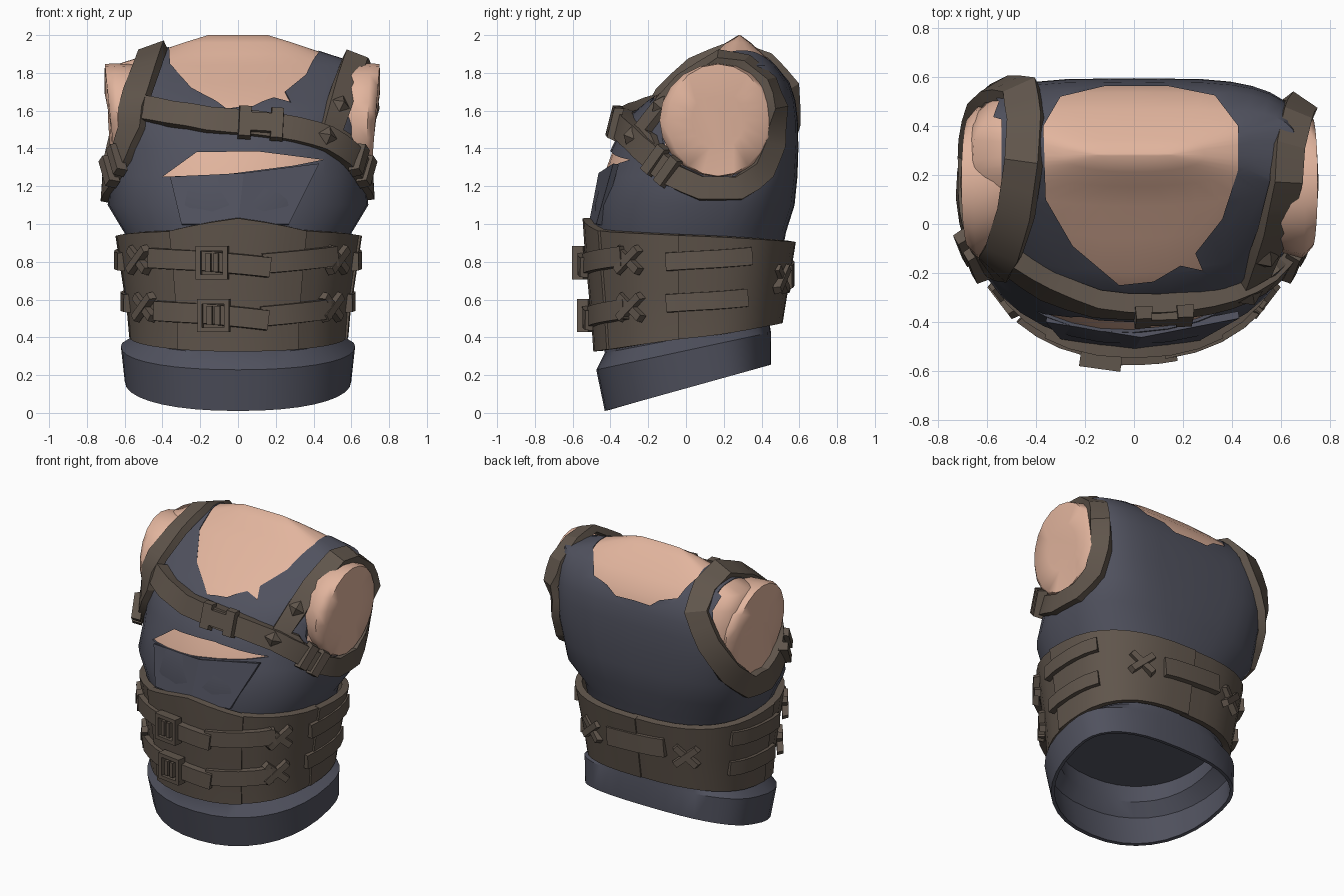
import bpy, bmesh, math
from mathutils import Vector, Matrix
from mathutils.bvhtree import BVHTree

if "Cube" in bpy.data.objects:
    bpy.data.objects.remove(bpy.data.objects["Cube"])

def material(name, rgb):
    m = bpy.data.materials.new(name)
    m.diffuse_color = (*rgb, 1)
    m.use_nodes = True
    m.node_tree.nodes["Principled BSDF"].inputs["Base Color"].default_value = m.diffuse_color
    return m

SKIN = material("skin", (0.76, 0.46, 0.34))
CLOTH = material("slate_cloth", (0.08, 0.083, 0.112))
LEATHER = material("brown_leather", (0.118, 0.092, 0.072))

# Torso rings: height, half width, front y, back y, y of widest point
KEYS = [(0.13, 0.60, -0.43, 0.45, 0.14), (0.33, 0.62, -0.475, 0.45, 0.10),
        (0.40, 0.525, -0.43, 0.44, 0.05), (0.52, 0.535, -0.445, 0.46, 0.05),
        (0.95, 0.60, -0.485, 0.53, 0.06), (1.10, 0.69, -0.49, 0.575, 0.10),
        (1.25, 0.68, -0.45, 0.59, 0.14), (1.40, 0.69, -0.395, 0.595, 0.17),
        (1.55, 0.70, -0.32, 0.592, 0.18), (1.65, 0.70, -0.21, 0.58, 0.20),
        (1.75, 0.69, -0.07, 0.55, 0.22), (1.84, 0.67, 0.06, 0.48, 0.26),
        (1.90, 0.48, 0.14, 0.42, 0.28), (1.96, 0.30, 0.20, 0.355, 0.28),
        (2.00, 0.17, 0.265, 0.30, 0.283)]
SEG = 36

def torso(a, z, off=0.0):
    """Point on the torso at angle a (radians, -90 deg is front) and height z."""
    z0 = min(max(z, KEYS[0][0]), KEYS[-1][0])
    for k0, k1 in zip(KEYS, KEYS[1:]):
        if z0 <= k1[0]:
            break
    t = (z0 - k0[0]) / (k1[0] - k0[0])
    hx, yf, yb, yc = (p + (q - p) * t for p, q in zip(k0[1:], k1[1:]))
    c, s = math.cos(a), math.sin(a)
    e = 2 / (2.2 if s < 0 else 2.6 + 1.2 * min(max((z - 1) / 0.4, 0), 1))
    ry = (yc - yf if s < 0 else yb - yc) + off
    return Vector(((hx + off) * math.copysign(abs(c) ** e, c),
                   yc + ry * math.copysign(abs(s) ** e, s), z))

def make(name, verts, faces, mat=None, fix=True):
    me = bpy.data.meshes.new(name)
    me.from_pydata([tuple(v) for v in verts], [], faces)
    if fix:
        bm = bmesh.new()
        bm.from_mesh(me)
        bmesh.ops.recalc_face_normals(bm, faces=bm.faces)
        bm.to_mesh(me)
        bm.free()
    if mat:
        me.materials.append(mat)
    ob = bpy.data.objects.new(name, me)
    bpy.context.scene.collection.objects.link(ob)
    return ob

def finish(ob, mat, angle=35):
    """Apply modifiers and shade smooth with sharp edges kept."""
    bpy.context.view_layer.update()
    dg = bpy.context.evaluated_depsgraph_get()
    me = bpy.data.meshes.new_from_object(ob.evaluated_get(dg))
    ob.modifiers.clear()
    ob.data = me
    me.materials.clear()
    me.materials.append(mat)
    for p in me.polygons:
        p.use_smooth = True
        p.material_index = 0
    me.set_sharp_from_angle(angle=math.radians(angle))
    return ob

def grid(rows, closed):
    n = len(rows[0])
    faces = []
    for r in range(len(rows) - 1):
        for i in range(n if closed else n - 1):
            j = (i + 1) % n
            faces.append((r * n + i, r * n + j, (r + 1) * n + j, (r + 1) * n + i))
    return [v for row in rows for v in row], faces

def solid(ob, thick):
    m = ob.modifiers.new("thickness", 'SOLIDIFY')
    m.thickness, m.offset = thick, -1

def prism(name, pts, vec):
    n = len(pts)
    verts = [Vector(p) for p in pts] + [Vector(p) + Vector(vec) for p in pts]
    faces = [tuple(range(n)), tuple(range(2 * n - 1, n - 1, -1))]
    faces += [(i, (i + 1) % n, n + (i + 1) % n, n + i) for i in range(n)]
    ob = make(name, verts, faces)
    ob.hide_render = True
    return ob

ANG = [2 * math.pi * i / SEG for i in range(SEG)]

def body_row(z, off):
    return [torso(a, z, off) for a in ANG]

def hem_row(z, off=0.0):
    """Ring slanted down to the front near the hem."""
    row = body_row(z, off)
    for p in row:
        p.z += 0.32 * max(0, 1 - z) * p.y
    return row

# Skin of the upper torso, closed over the neck
rows = [body_row(z, -0.012) for z in [1.15] + [k[0] for k in KEYS if k[0] > 1.2]]
v, f = grid(rows, True)
f.append(tuple(range(len(v) - SEG, len(v))))
finish(make("torso_skin", v, f, SKIN), SKIN, 60)

# Shirt with a slanted hem, then neck, arm and tear openings
v, f = grid([hem_row(k[0]) for k in KEYS[:14]], True)
shirt = make("shirt", v, f, CLOTH, False)
solid(shirt, 0.022)

def oval(x, cy, cz, ry, rz, n=14, lean=0.0):
    out = []
    for i in range(n):
        c, s = math.cos(2 * math.pi * i / n), math.sin(2 * math.pi * i / n)
        out.append((x + lean * (1 - s) / 2, cy + ry * c, cz + rz * s))
    return out

neck = [(-0.37, 0.40), (-0.30, 0.52), (-0.12, 0.563), (0.14, 0.563), (0.33, 0.525), (0.425, 0.40),
        (0.425, 0.22), (0.36, 0.02), (0.25, -0.12), (0.28, -0.19), (0.19, -0.17), (0.08, -0.235),
        (-0.06, -0.25), (-0.25, -0.09), (-0.36, 0.10)]
tear = [(-0.40, 1.25), (-0.22, 1.38), (0.10, 1.385), (0.45, 1.34), (0.30, 1.31), (-0.05, 1.265)]
cutters = [prism("neck_cutter", [(x, y, 1.55) for x, y in neck], (0, 0, 0.7)),
           prism("tear_cutter", [(x, -0.9, z) for x, z in tear], (0, 0.75, 0)),
           prism("right_arm_cutter", oval(0.60, 0.17, 1.55, 0.32, 0.30), (0.5, 0, 0)),
           prism("left_arm_cutter", oval(-0.54, 0.19, 1.60, 0.345, 0.36), (-0.5, 0, 0))]
for c in cutters:
    m = shirt.modifiers.new(c.name, 'BOOLEAN')
    m.operation, m.solver, m.object = 'DIFFERENCE', 'EXACT', c
finish(shirt, CLOTH, 35)
for c in cutters:
    bpy.data.objects.remove(c)

# Lining closing the inside of the shirt, and the loose flap below the tear
make("shirt_lining", hem_row(0.50, -0.012), [tuple(reversed(range(SEG)))], CLOTH, False)
flap = make("torn_flap", [(-0.30, -0.47, 1.0), (0, -0.515, 1.0), (0.27, -0.475, 1.0),
                          (-0.36, -0.40, 1.25), (0.03, -0.463, 1.27), (0.43, -0.385, 1.32)],
            [(0, 1, 4, 3), (1, 2, 5, 4)], CLOTH, False)
solid(flap, 0.03)
finish(flap, CLOTH, 5)

# Arm stumps, leaning inwards below
for name, s, x0, end, lean in (("right_arm_stump", 1, 0.60, 0.75, -0.045),
                               ("left_arm_stump", -1, 0.54, 0.705, -0.06)):
    rows = [oval(s * x, 0.17, 1.55, 0.31 * k, 0.30 * h, 20, s * lean * w)
            for x, k, h, w in ((x0 - 0.1, 0.7, 0.85, 0), (x0, 0.92, 0.98, 0), (end - 0.05, 1, 1, 0.6),
                               (end, 0.86, 0.99, 1), (end + 0.003, 0.45, 0.5, 1))]
    v, f = grid(rows, True)
    f.append(tuple(range(len(v) - 20, len(v))))
    finish(make(name, v, f, SKIN), SKIN, 60)

def band(name, frames, width, thick, closed=False, sink=0.015):
    """Flat strap swept along (point, normal) frames."""
    n, rows = len(frames), []
    for i, (p, nr) in enumerate(frames):
        a = frames[(i - 1) % n][0] if closed or i else p
        b = frames[(i + 1) % n][0] if closed or i < n - 1 else p
        side = (b - a).cross(nr).normalized() * width / 2
        lo, hi = p - nr * sink, p + nr * thick
        rows.append([lo - side, lo + side, hi + side * 0.93, hi - side * 0.93])
    if closed:
        rows.append(rows[0])
    v, f = grid(rows, True)
    if closed:
        f = [tuple(i % (4 * n) for i in q) for q in f]
        v = v[:4 * n]
    else:
        f += [(0, 1, 2, 3), tuple(range(len(v) - 4, len(v)))]
    return finish(make(name, v, f, LEATHER), LEATHER, 25)

def block(name, frame, size, roll=0, shift=(0, 0, 0), taper=1.0):
    """Box lying on a surface frame: size is across, up, outward."""
    p, nr = frame
    x = Vector((0, 0, 1)).cross(nr).normalized()
    m = Matrix((x, nr.cross(x), nr)).transposed() @ Matrix.Rotation(roll, 3, 'Z')
    w, h, d = (s / 2 for s in size)
    pts = [(-w, -h, -d), (w, -h, -d), (w, h, -d), (-w, h, -d)]
    pts += [(a * taper, b * taper, d) for a, b, _ in pts]
    v = [p + m @ (Vector(q) + Vector(shift)) for q in pts]
    f = [(0, 1, 2, 3), (4, 5, 6, 7)] + [(i, (i + 1) % 4, 4 + (i + 1) % 4, 4 + i) for i in range(4)]
    return make(name, v, f, LEATHER)

# Harness straps: laid on the torso low down, arched over the arm above
v, f = grid([body_row(k[0], 0.004) for k in KEYS], True)
tree = BVHTree.FromPolygons(v, f)

def snap(p, flat=1.0):
    p = Vector(p)
    if p.z > 1.6 and flat == 1.0:
        return p, Vector((0.12 * math.copysign(1, p.x), p.y - 0.17, p.z - 1.53)).normalized()
    loc, nr, _, _ = tree.find_nearest(p)
    nr = nr if nr.dot(loc - Vector((0, 0.15, min(loc.z, 1.5)))) > 0 else -nr
    return loc, Vector((nr.x, nr.y, nr.z * flat)).normalized()

def path(pts, closed=False, flat=1.0):
    pts = [Vector(p) for p in pts]
    ends = pts[1:] + pts[:1] if closed else pts[1:]
    fine = [q for a, b in zip(pts, ends) for q in (a, (a + b) / 2)]
    fr = [snap(p, flat) for p in (fine if closed else fine + pts[-1:])]
    n = len(fr)
    idx = lambda i: i % n if closed else min(max(i, 0), n - 1)
    return [(fr[i][0], (fr[idx(i - 1)][1] + fr[i][1] + fr[idx(i + 1)][1]).normalized()) for i in range(n)]

right = path([(0.62, 0.17, 1.87), (0.57, -0.02, 1.74), (0.49, -0.22, 1.50), (0.61, -0.21, 1.38),
              (0.68, -0.08, 1.26), (0.70, 0.08, 1.19), (0.70, 0.28, 1.19), (0.70, 0.43, 1.28),
              (0.69, 0.48, 1.42), (0.68, 0.48, 1.61), (0.66, 0.43, 1.75), (0.63, 0.31, 1.85)], True)
left = path([(-0.45, 0.25, 1.915), (-0.48, 0.05, 1.83), (-0.53, -0.10, 1.70), (-0.58, -0.19, 1.52),
             (-0.64, -0.17, 1.38), (-0.68, -0.06, 1.26), (-0.70, 0.12, 1.19), (-0.70, 0.30, 1.20),
             (-0.66, 0.46, 1.34), (-0.56, 0.55, 1.55), (-0.46, 0.54, 1.74), (-0.44, 0.42, 1.86)], True)
chest = [(-0.50, -0.17, 1.62), (-0.35, -0.25, 1.575), (-0.15, -0.32, 1.545), (0.10, -0.34, 1.53),
         (0.30, -0.30, 1.49), (0.46, -0.25, 1.445), (0.61, -0.20, 1.37), (0.67, -0.10, 1.28)]
band("right_shoulder_strap", right, 0.13, 0.035, True)
band("left_shoulder_strap", left, 0.155, 0.035, True)
band("chest_strap", path(chest, flat=0.5), 0.14, 0.048, sink=0.03)

# Clip, side buckles and studs on the harness
clip = snap((0.12, -0.34, 1.53), 0.5)
for i, (w, h, dx) in enumerate(((0.07, 0.18, -0.085), (0.13, 0.11, 0), (0.07, 0.18, 0.085))):
    block(f"chest_clip_{i}", clip, (w, h, 0.05), -0.06, (dx, 0, 0.05), 0.9)
for side, s in (("right", 1), ("left", -1)):
    for d in (-0.05, 0.05):
        block(f"{side}_strap_buckle", snap((s * 0.66, -0.13, 1.31)), (0.06, 0.18, 0.06), -0.65 * s, (d, 0, 0.04), 0.9)
block("pyramid_stud", snap((0.45, -0.25, 1.455), 0.5), (0.08, 0.08, 0.035), 0.5, (0, 0, 0.063), 0.05)
block("pyramid_stud", right[3], (0.08, 0.08, 0.035), 0.3, (0, 0, 0.05), 0.05)

# Waist corset in overlapping panels
def corset(deg, z, off=0.05):
    a, zr = math.radians(deg), max(z, 0.405)
    t = torso(a + 0.01, zr, off) - torso(a - 0.01, zr, off)
    p = torso(a, zr, off)
    return Vector((p.x, p.y, z)), Vector((t.y, -t.x, 0)).normalized()

def panel(name, d0, d1, off):
    rows, n = [], max(5, int(abs(d1 - d0) / 9))
    for r in range(5):
        row = []
        for i in range(n + 1):
            d = d0 + (d1 - d0) * i / n
            s = math.sin(math.radians(d))
            top = 0.935 - 0.03 * s + 0.065 * max(0, 1 - abs(d + 90) / 32)
            bottom = 0.40 + 0.075 * s
            row.append(corset(d, bottom + (top - bottom) * r / 4, off)[0])
        rows.append(row)
    ob = make(name, *grid(rows, False), LEATHER, False)
    solid(ob, 0.045)
    finish(ob, LEATHER, 30)

def arc(a, b, z0, z1, off=0.05, n=4):
    return [corset(a + (b - a) * t / n, z0 + (z1 - z0) * t / n, off) for t in range(n + 1)]

panel("corset_front", -121, -59, 0.060)
for s, side in ((1, "right"), (-1, "left")):
    def span(a, b):
        return (a, b) if s > 0 else (180 - b, 180 - a)
    panel(f"corset_{side}_front", *span(-60, -7), 0.048)
    panel(f"corset_{side}_back", *span(-8, 90.5), 0.055 + 0.004 * s)
    # Side bars and stitched crosses
    for z in (0.80, 0.58):
        lift = 0.03 * s
        band(f"{side}_side_bar", arc(*span(-14, 28), z + 0.015 - lift / 2, z + 0.015 + lift / 2), 0.10, 0.028)
    for d, z in ((-36, 0.81), (-36, 0.56), (61, 0.71)):
        for roll in (0.7, -0.7):
            block("stitched_cross", corset(span(d, d)[0], z), (0.20, 0.045, 0.04), roll,
                  (0, 0, 0.012 + 0.006 * (roll > 0)), 0.9)
band("back_strap", arc(76, 105, 0.72, 0.75), 0.13, 0.03)

# Two buckled belts across the front
for tag, z in (("upper", 0.80), ("lower", 0.52)):
    pieces = (("left", -134, -96, 0.02, 0.0, 0.06), ("tip", -99, -77, 0.0, -0.03, 0.078),
              ("right", -80, -39, -0.01, 0.03, 0.06))
    for part, a, b, z0, z1, off in pieces:
        band(f"{tag}_belt_{part}", arc(a, b, z + z0, z + z1, off), 0.11, 0.028)
    fr = corset(-100, z - 0.005, 0.078)
    for w, h, dx, dy in ((0.17, 0.025, 0, 0.075), (0.17, 0.025, 0, -0.075), (0.025, 0.13, 0.072, 0),
                         (0.025, 0.13, -0.072, 0), (0.028, 0.10, -0.02, 0), (0.028, 0.10, 0.022, 0)):
        block(f"{tag}_buckle", fr, (w, h, 0.06), 0, (dx, dy, 0.022))
